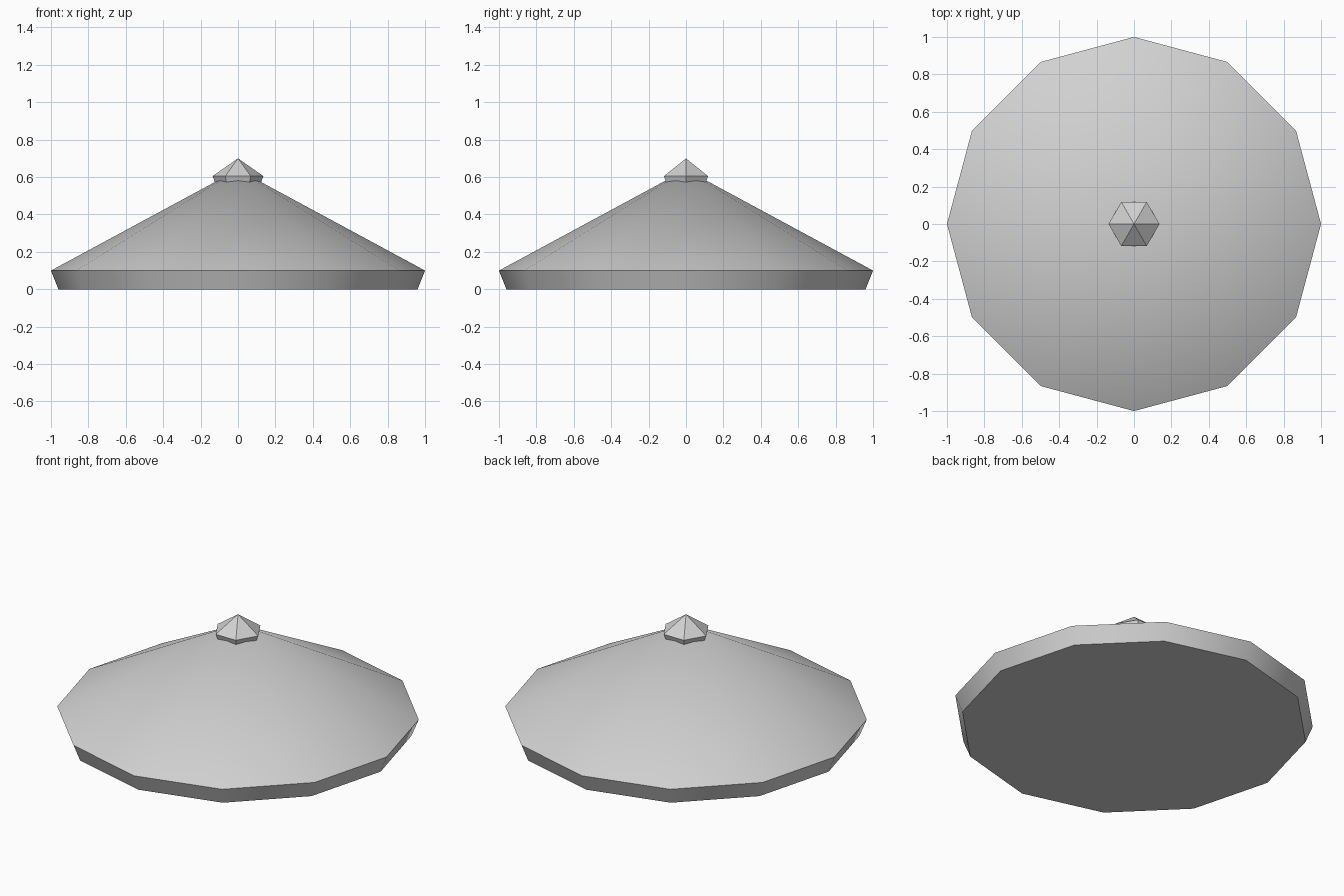
import bpy
import bmesh
import math

cube = bpy.data.objects.get("Cube")
if cube:
    bpy.data.objects.remove(cube, do_unlink=True)

GREY = (0.64, 0.64, 0.64, 1.0)
mat = bpy.data.materials.new("pale grey")
mat.use_nodes = True
mat.diffuse_color = GREY
mat.node_tree.nodes["Principled BSDF"].inputs["Base Color"].default_value = GREY


def turned(name, sides, profile, apex, smooth):
    """Closed solid: polygon rings from (radius, height) pairs, meeting at an apex."""
    bm = bmesh.new()
    rings = [[bm.verts.new((r * math.cos(math.tau * i / sides),
                            r * math.sin(math.tau * i / sides), z))
              for i in range(sides)] for r, z in profile]
    tip = bm.verts.new((0, 0, apex))
    bm.faces.new(rings[0][::-1])
    for i in range(sides):
        j = (i + 1) % sides
        for low, high in zip(rings, rings[1:]):
            bm.faces.new((low[i], low[j], high[j], high[i]))
        bm.faces.new((rings[-1][i], rings[-1][j], tip))
    mesh = bpy.data.meshes.new(name)
    bm.to_mesh(mesh)
    bm.free()
    mesh.materials.append(mat)
    obj = bpy.data.objects.new(name, mesh)
    bpy.context.collection.objects.link(obj)
    if smooth:
        bpy.ops.object.select_all(action='DESELECT')
        obj.select_set(True)
        bpy.context.view_layer.objects.active = obj
        bpy.ops.object.shade_smooth_by_angle(angle=math.radians(35))
    return obj


# Wide twelve-sided roof with a flared rim
turned("roof", 12, [(0.96, 0), (1.0, 0.1)], 0.64, True)

# Six-sided faceted cap on the peak
turned("cap", 6, [(0.115, 0.55), (0.136, 0.605)], 0.70, False)
